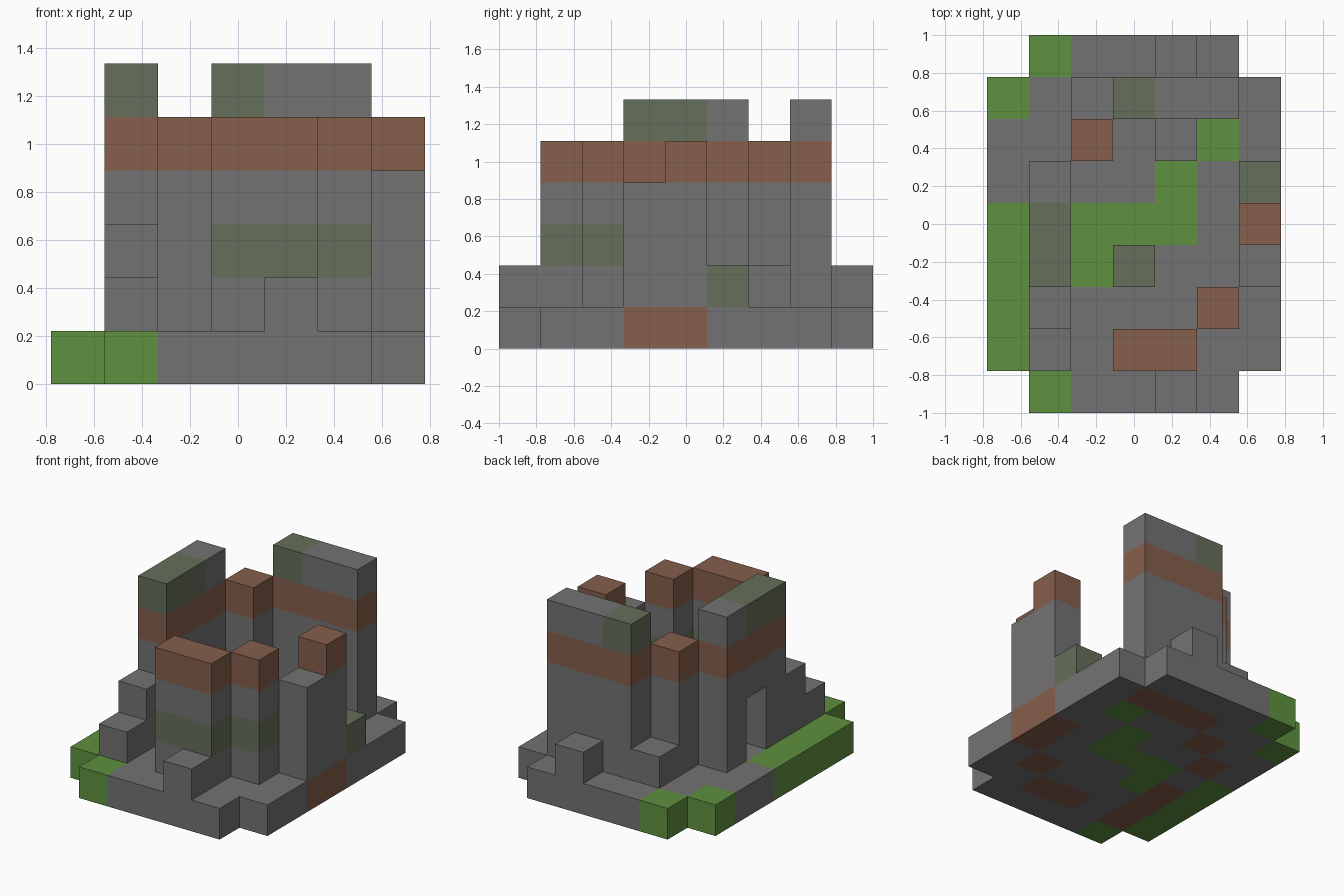
import bpy, bmesh
from mathutils import Vector

cube = bpy.data.objects.get("Cube")
if cube:
    bpy.data.objects.remove(cube, do_unlink=True)

UNIT = 2 / 9                      # one block
ORIGIN = Vector((-3.5, -4.5, 0))  # grid corner, in blocks


def material(name, rgb):
    m = bpy.data.materials.new(name)
    m.use_nodes = True
    m.diffuse_color = (*rgb, 1)
    bsdf = next(n for n in m.node_tree.nodes if n.type == 'BSDF_PRINCIPLED')
    bsdf.inputs["Base Color"].default_value = (*rgb, 1)
    return m


MATERIALS = {
    "S": material("grey_stone", (.175, .17, .173)),
    "G": material("grass_green", (.113, .28, .05)),
    "B": material("brown_brick", (.235, .113, .072)),
    "M": material("mossy_stone", (.13, .156, .1)),
}
KEYS = list(MATERIALS)

# Ground course, back row first
FLOOR_PLAN = [
    " GSSSS ",
    "GSSBBBS",
    "SSBSSGS",
    "SBSSGSS",
    "GSGGGSB",
    "GBGSSSB",
    "GBSSSBS",
    "GBSBBSS",
    " GSSSS ",
]


def column(x, y, top, bottom=1, **special):
    """Stack of blocks with a brick course; special maps c<level> to a colour."""
    colours = {4: "B"} | {int(k[1:]): v for k, v in special.items()}
    return {(x, y, z): colours.get(z, "S") for z in range(bottom, top)}


parts = {
    "ground_floor": {(x, 8 - r, 0): c for r, row in enumerate(FLOOR_PLAN)
                     for x, c in enumerate(row) if c != " "},
    # Gate wall: the middle column is raised to leave a doorway
    "gate_wall": column(1, 3, 6, c5="M") | column(1, 4, 6, 3, c5="M") | column(1, 5, 6),
    "back_wall": column(3, 7, 6, c5="M") | column(4, 7, 6) | column(5, 7, 6),
    "front_wall": column(3, 1, 5, c2="M") | column(4, 1, 5, c2="M"),
    "front_corner_pillar": column(5, 2, 5, c2="M"),
    "back_corner_pillar": column(2, 6, 5),
    "side_wall": column(6, 3, 4) | column(6, 4, 5),
    "stairs": column(1, 1, 2) | column(1, 2, 3),
    "front_block": column(4, 0, 2),
    "back_block": column(4, 8, 2),
    "pillar_step": column(2, 7, 2),
    "inner_block": column(4, 6, 2),
    "courtyard_block": column(3, 3, 2, c1="M"),
    "side_wall_rubble": column(6, 5, 2, c1="M"),
}
occupied = {cell for cells in parts.values() for cell in cells}


def build(name, cells):
    """Mesh of the outward faces of the blocks, coloured block by block."""
    bm = bmesh.new()
    for cell, colour in cells.items():
        centre = Vector(cell) + Vector((.5, .5, .5)) + ORIGIN
        for axis in range(3):
            for sign in (-1, 1):
                n = Vector((0, 0, 0))
                n[axis] = sign
                if tuple(int(a + b) for a, b in zip(cell, n)) in occupied:
                    continue
                u = Vector((0, 0, 0))
                u[(axis + 1) % 3] = 1
                v = n.cross(u)
                corners = (-u - v, u - v, u + v, v - u)
                face = bm.faces.new([bm.verts.new((centre + (n + c) / 2) * UNIT)
                                     for c in corners])
                face.material_index = KEYS.index(colour)
    bmesh.ops.remove_doubles(bm, verts=bm.verts, dist=.001)
    mesh = bpy.data.meshes.new(name)
    bm.to_mesh(mesh)
    bm.free()
    for m in MATERIALS.values():
        mesh.materials.append(m)
    bpy.context.collection.objects.link(bpy.data.objects.new(name, mesh))


for part_name, part_cells in parts.items():
    build(part_name, part_cells)
